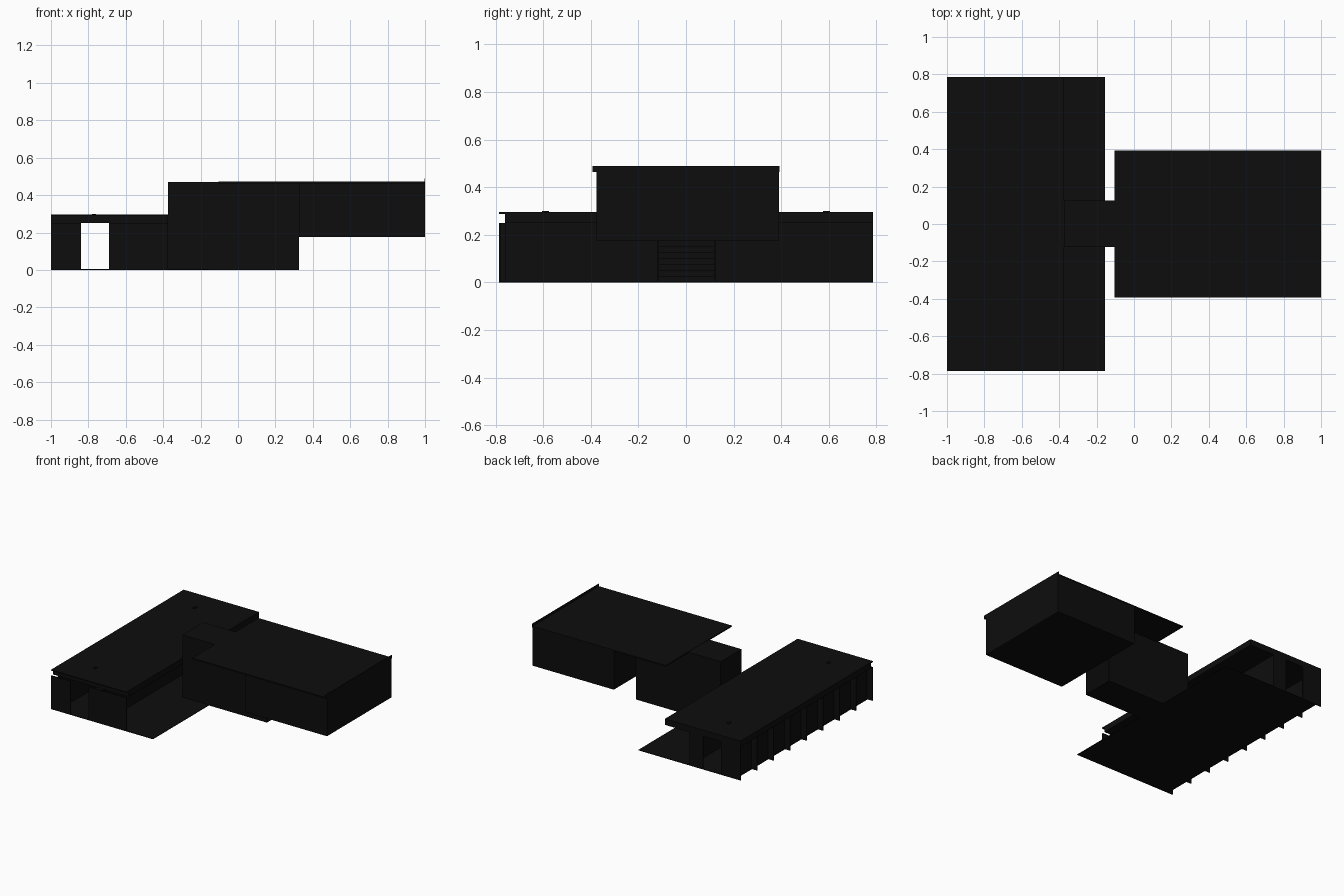
import bpy, bmesh


def material(name, rgb):
    m = bpy.data.materials.new(name)
    m.diffuse_color = (*rgb, 1)
    return m


BLACK = material("matte black", (0.004, 0.004, 0.004))


def boxes(name, items):
    """One object made of boxes given as (x0, x1, y0, y1, z0, z1)."""
    bm = bmesh.new()
    for x0, x1, y0, y1, z0, z1 in items:
        for v in bmesh.ops.create_cube(bm, size=1)["verts"]:
            v.co = ((x0 + x1) / 2 + v.co.x * (x1 - x0),
                    (y0 + y1) / 2 + v.co.y * (y1 - y0),
                    (z0 + z1) / 2 + v.co.z * (z1 - z0))
    me = bpy.data.meshes.new(name)
    bm.to_mesh(me)
    bm.free()
    me.materials.append(BLACK)
    ob = bpy.data.objects.new(name, me)
    bpy.context.collection.objects.link(ob)
    return ob


T = 0.008  # wall thickness

# Low wing: ground slab, flat roof with recessed band, roof hatches
boxes("ground_slab", [(-0.96, -0.155, -0.785, 0.785, 0, 0.004)])
boxes("wing_roof", [(-1, -0.375, -0.785, 0.785, 0.288, 0.295)])
boxes("wing_roof_band", [(-1, -0.375, -0.76, 0.785, 0.25, 0.288)])
boxes("roof_hatch", [(-0.78, -0.76, s * 0.59 - 0.015, s * 0.59 + 0.015, 0.295, 0.3)
                     for s in (-1, 1)])

# Low wing walls, with an opening at each end
boxes("wing_long_wall", [(-0.955, -0.955 + T, -0.785, 0.785, 0, 0.25),
                         (-0.59, -0.59 + T, -0.76, 0.785, 0, 0.25)])
boxes("wing_front_wall", [(-0.955, -0.84, -0.785, -0.785 + T, 0, 0.25),
                          (-0.69, -0.375, -0.785, -0.785 + T, 0, 0.25)])
boxes("wing_back_wall", [(-0.955, -0.84, 0.785 - T, 0.785, 0, 0.25),
                         (-0.69, -0.58, 0.785 - T, 0.785, 0, 0.25)])

# Row of fins along the left facade
boxes("facade_fin", [(-1, -0.955, y - 0.004, y + 0.004, 0, 0.25)
                     for y in [-0.781 + i * 0.19525 for i in range(9)]])

# Connecting passage, open at its right end
boxes("passage_wall", [(-0.375, 0.325, -0.122, -0.122 + T, 0, 0.465),
                       (-0.375, 0.325, 0.125 - T, 0.125, 0, 0.465),
                       (-0.375, -0.375 + T, -0.122, 0.125, 0, 0.465)])
boxes("passage_roof", [(-0.375, -0.105, -0.122, 0.125, 0.462, 0.47)])
boxes("passage_floor", [(-0.375, 0.325, -0.122, 0.125, 0, 0.004)])

# Stair inside the passage
N = 7
boxes("stair_step", [(0.02, 0.30 - i * 0.035, -0.114, 0.117, i * 0.175 / N, (i + 1) * 0.175 / N)
                     for i in range(N)])

# Raised hall, its long roof and the edge strip on the right
boxes("hall", [(0.325, 1, -0.375, 0.39, 0.175, 0.465)])
boxes("hall_roof", [(-0.105, 1, -0.392, 0.392, 0.463, 0.472)])
boxes("roof_edge_strip", [(0.996, 1, -0.392, 0.392, 0.465, 0.49)])
